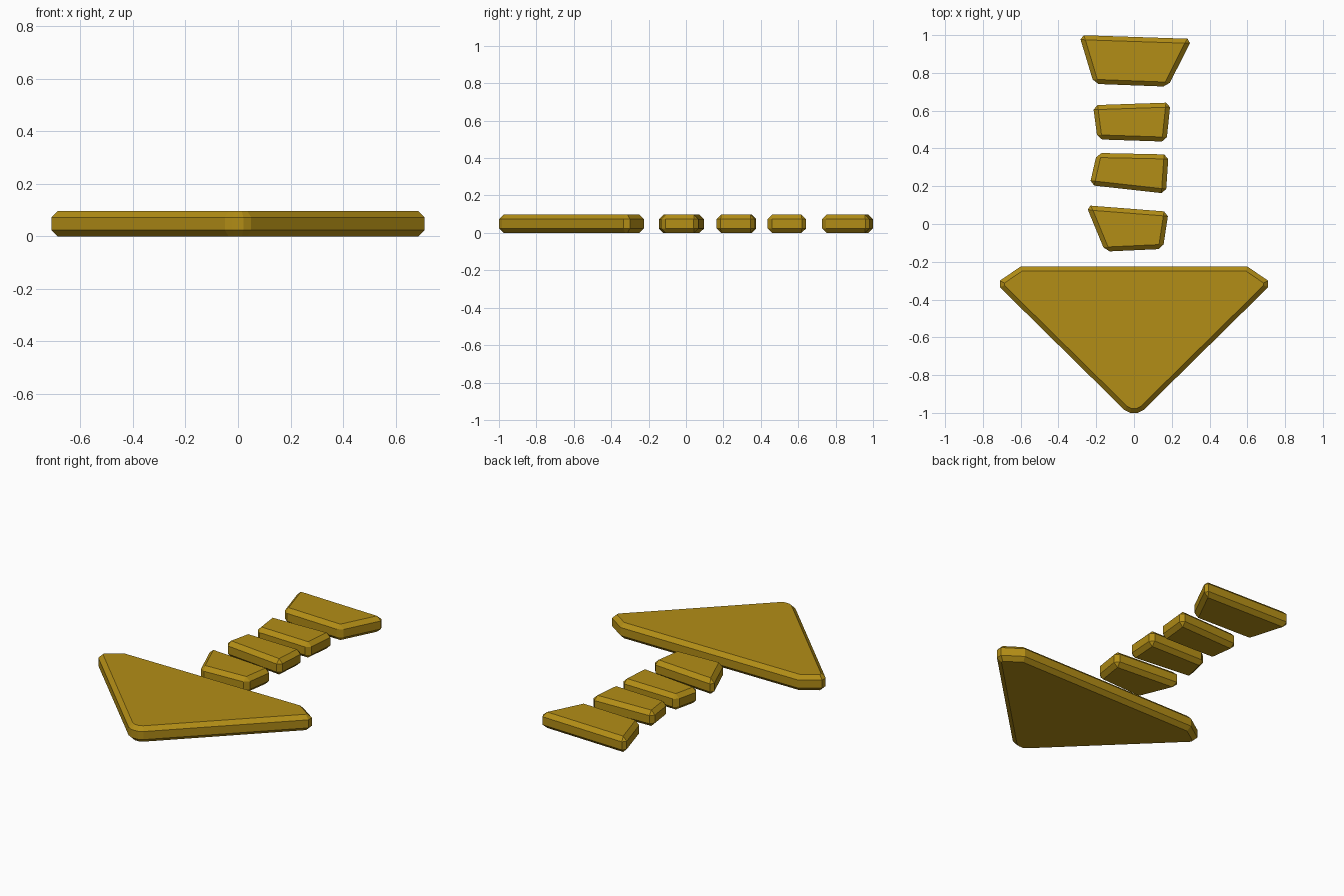
import bpy, bmesh

if "Cube" in bpy.data.objects:
    bpy.data.objects.remove(bpy.data.objects["Cube"])

HEIGHT = 0.097
BEVEL = 0.024

gold = bpy.data.materials.new("gold")
gold.diffuse_color = (0.45, 0.27, 0.008, 1)
gold.use_nodes = True
gold.node_tree.nodes["Principled BSDF"].inputs["Base Color"].default_value = gold.diffuse_color


def slab(name, outline, bevel_sides):
    """Prism from a flat outline, with chamfered edges."""
    bm = bmesh.new()
    base = bm.faces.new([bm.verts.new((x, y, 0)) for x, y in outline])
    ext = bmesh.ops.extrude_face_region(bm, geom=[base], use_keep_orig=True)
    top = [g for g in ext["geom"] if isinstance(g, bmesh.types.BMVert)]
    bmesh.ops.translate(bm, verts=top, vec=(0, 0, HEIGHT))
    bmesh.ops.recalc_face_normals(bm, faces=bm.faces[:])
    edges = [e for e in bm.edges
             if bevel_sides or abs(e.verts[0].co.z - e.verts[1].co.z) < 1e-5]
    bmesh.ops.bevel(bm, geom=edges, offset=BEVEL, offset_type='OFFSET',
                    segments=1, profile=0.5, affect='EDGES')
    bmesh.ops.recalc_face_normals(bm, faces=bm.faces[:])
    mesh = bpy.data.meshes.new(name)
    bm.to_mesh(mesh)
    bm.free()
    mesh.materials.append(gold)
    obj = bpy.data.objects.new(name, mesh)
    bpy.context.collection.objects.link(obj)
    return obj


# Arrow head: mirrored half outline with cut corners
half = [(0.02, -1.0), (0.05, -0.985), (0.71, -0.335), (0.71, -0.30), (0.60, -0.225)]
slab("arrow_head", half + [(-x, y) for x, y in reversed(half)], False)

# Shaft: four uneven stone-like blocks, from tail to head
blocks = [
    [(-0.29, 1.0), (0.307, 0.98), (0.18, 0.727), (-0.212, 0.742)],
    [(-0.217, 0.629), (0.193, 0.643), (0.172, 0.436), (-0.193, 0.448)],
    [(-0.196, 0.376), (0.183, 0.368), (0.169, 0.161), (-0.235, 0.206)],
    [(-0.254, 0.099), (0.183, 0.065), (0.153, -0.132), (-0.153, -0.146)],
]
for i, corners in enumerate(blocks):
    slab(f"shaft_block_{i + 1}", corners[::-1], True)
